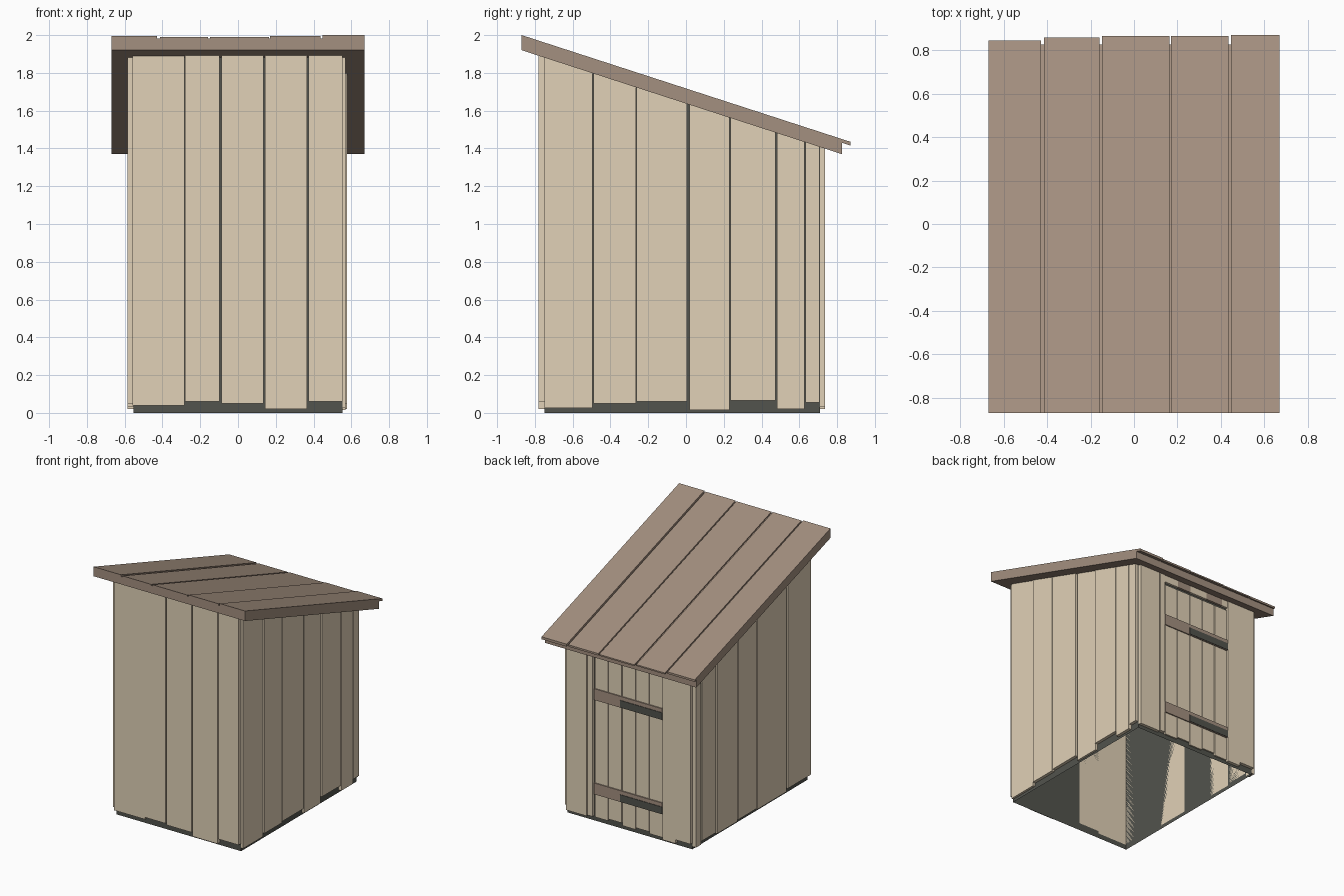
import bpy

default = bpy.data.objects.get("Cube")
if default:
    bpy.data.objects.remove(default, do_unlink=True)


def material(name, rgb):
    m = bpy.data.materials.new(name)
    m.use_nodes = True
    m.diffuse_color = (*rgb, 1)
    m.node_tree.nodes["Principled BSDF"].inputs["Base Color"].default_value = (*rgb, 1)
    return m


TAN = material("pale wood", (0.75, 0.637, 0.472))
BROWN = material("brown roof wood", (0.37, 0.278, 0.214))
DARK = material("dark grey", (0.085, 0.087, 0.074))


def roof_line(offset=0.0):
    """Height of the sloping roof underside, raised by an offset, as a function of y."""
    return lambda y: 1.92 + offset - 0.3245 * (y + 0.87)


def level(z):
    return lambda y: z


def prism(name, xs, ys, bottom, top, mat, closed_below=True):
    """Box whose lower and upper ends follow height functions of y."""
    corners = [(xs[0], ys[0]), (xs[1], ys[0]), (xs[1], ys[1]), (xs[0], ys[1])]
    verts = [(x, y, f(y)) for f in (bottom, top) for x, y in corners]
    faces = [(i, (i + 1) % 4, (i + 1) % 4 + 4, i + 4) for i in range(4)]
    faces.append((4, 5, 6, 7))
    if closed_below:
        faces.append((3, 2, 1, 0))
    mesh = bpy.data.meshes.new(name)
    mesh.from_pydata(verts, [], faces)
    mesh.materials.append(mat)
    obj = bpy.data.objects.new(name, mesh)
    bpy.context.collection.objects.link(obj)


CORE_X, FRONT, BACK = 0.553, -0.75, 0.71
WALL_TOP = roof_line(0.005)

# Dark inner shell, open underneath, seen in the gaps and along the foot
prism("inner_shell", (-CORE_X, CORE_X), (FRONT, BACK), level(0), WALL_TOP, DARK,
      closed_below=False)

# Front boards: start, end, foot height, outer face
for a, b, foot, outer in [(-0.558, -0.284, 0.04, -0.773), (-0.281, -0.097, 0.06, -0.78),
                          (-0.088, 0.134, 0.05, -0.78), (0.142, 0.366, 0.02, -0.78),
                          (0.372, 0.552, 0.06, -0.78)]:
    prism("front_board", (a, b), (outer, FRONT), level(foot), WALL_TOP, TAN)

# Left wall boards: start, end, foot height, outer face
for a, b, foot, outer in [(-0.75, -0.496, 0.025, 0.57), (-0.491, -0.266, 0.05, 0.578),
                          (-0.261, 0.005, 0.06, 0.578), (0.019, 0.231, 0.015, 0.57),
                          (0.236, 0.473, 0.065, 0.578), (0.481, 0.627, 0.02, 0.578),
                          (0.633, 0.706, 0.055, 0.578)]:
    prism("left_board", (CORE_X, outer), (a, b), level(foot), WALL_TOP, TAN)

# Right wall boards: start, end, foot height
for a, b, foot in [(-0.75, -0.455, 0.05), (-0.44, -0.068, 0.03), (-0.06, 0.172, 0.04),
                   (0.18, 0.438, 0.03), (0.453, 0.632, 0.045), (0.645, 0.706, 0.02)]:
    prism("right_board", (-0.584, -CORE_X), (a, b), level(foot), WALL_TOP, TAN)

# Back boards either side of the door
for a, b, foot in [(0.365, 0.55, 0.03), (0.312, 0.357, 0.04),
                   (-0.42, -0.305, 0.02), (-0.555, -0.42, 0.05)]:
    prism("back_board", (a, b), (BACK, 0.735), level(foot), WALL_TOP, TAN)

# Door planks
for i, foot in enumerate([0.03, 0.045, 0.03, 0.05, 0.035]):
    left = -0.299 + i * 0.121
    prism("door_plank", (left, left + 0.115), (BACK, 0.722), level(foot), level(1.325), TAN)

# Short boards above the door, two of them in roof wood
for a, b, mat in [(0.18, 0.31, TAN), (0.06, 0.18, BROWN), (-0.1, 0.06, TAN),
                  (-0.25, -0.1, BROWN), (-0.305, -0.25, TAN)]:
    prism("door_lintel", (a, b), (BACK, 0.728), level(1.345), WALL_TOP, mat)

# Door crossbars with metal strap hinges
for z in (0.22, 0.975):
    prism("door_crossbar", (-0.3, 0.305), (0.72, 0.731), level(z), level(z + 0.09), BROWN)
    prism("strap_hinge", (-0.304, 0.07), (0.73, 0.735), level(z + 0.004), level(z + 0.06), DARK)

# Sloping roof base and the boards laid on it
prism("roof_base", (-0.67, 0.67), (-0.87, 0.826), roof_line(), roof_line(0.062), BROWN)
for a, b, end, rise in [(-0.67, -0.428, 0.846, 0.076), (-0.414, -0.16, 0.858, 0.071),
                        (-0.148, 0.163, 0.865, 0.071), (0.17, 0.436, 0.865, 0.075),
                        (0.447, 0.67, 0.87, 0.08)]:
    prism("roof_board", (a, b), (-0.87, end), roof_line(0.06), roof_line(rise), BROWN)
